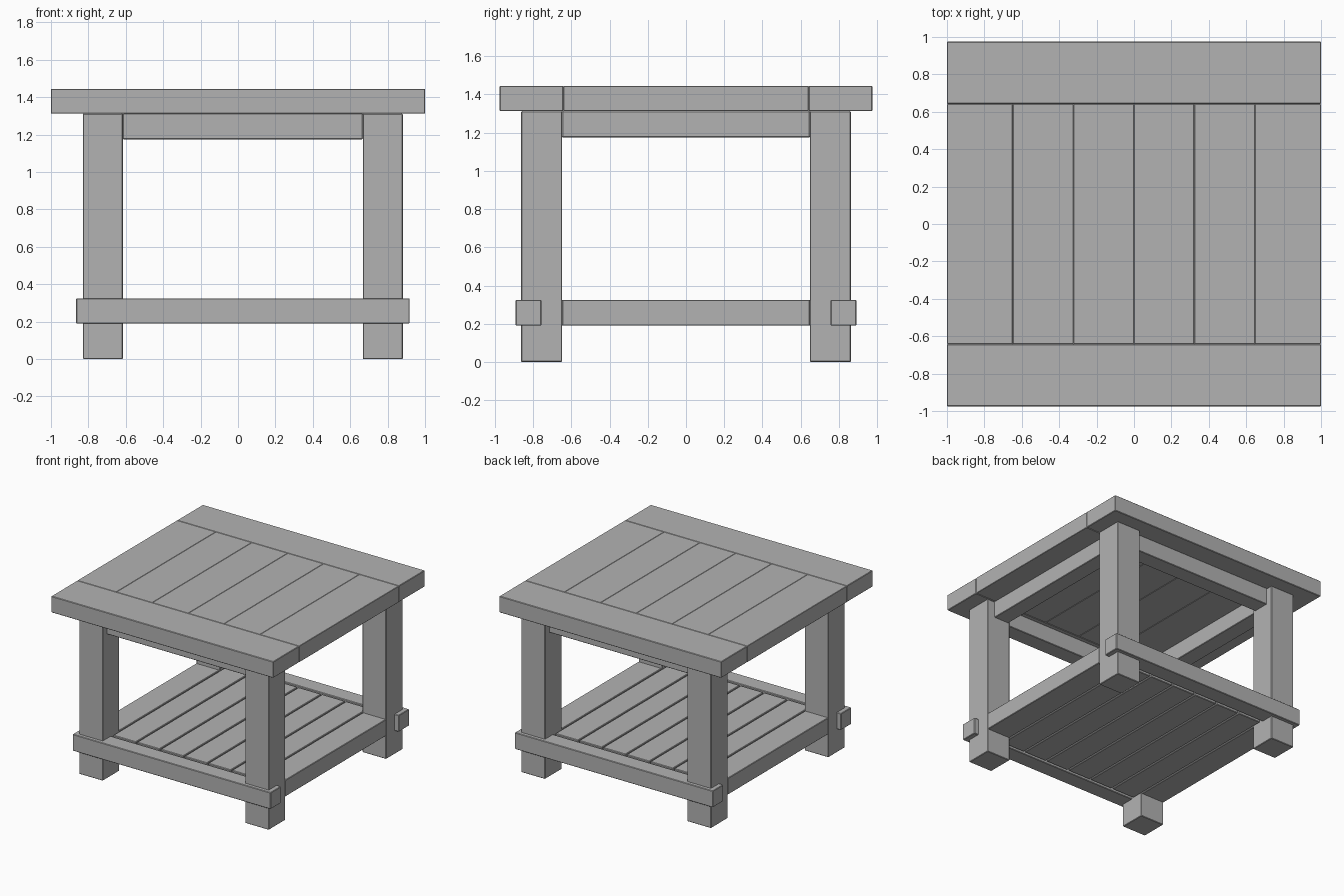
import bpy

cube = bpy.data.objects.get("Cube")
if cube:
    bpy.data.objects.remove(cube, do_unlink=True)

wood = bpy.data.materials.new("plain_grey")
wood.use_nodes = True
GREY = (0.45, 0.45, 0.45, 1)
wood.diffuse_color = GREY
wood.node_tree.nodes["Principled BSDF"].inputs["Base Color"].default_value = GREY


def board(name, x, y, z, bevel=0.004):
    """Box beam given by its (low, high) range on each axis, with eased edges."""
    spans = (x, y, z)
    bpy.ops.mesh.primitive_cube_add(size=1, location=[(a + b) / 2 for a, b in spans])
    ob = bpy.context.object
    ob.name = name
    ob.scale = [b - a for a, b in spans]
    bpy.ops.object.transform_apply(location=False, rotation=False, scale=True)
    mod = ob.modifiers.new("eased_edges", 'BEVEL')
    mod.width = bevel
    mod.segments = 1
    ob.data.materials.append(wood)
    return ob


def span(centre, half, thick):
    """Range of a given thickness whose outer face is at centre + half."""
    return sorted((centre + half, centre + half - (thick if half > 0 else -thick)))


CX = 0.026                 # the frame sits slightly off the top's centre
TOP_Z = (1.312, 1.445)
APRON_Z = (1.175, 1.313)
SHELF_Z = (0.19, 0.325)
LEG = 0.214
LEG_X, LEG_Y = 0.855, 0.862
INNER_X, INNER_Y = LEG_X - LEG, LEG_Y - LEG

for sy, end in ((-1, "front"), (1, "back")):
    # Legs
    for sx, side in ((-1, "right"), (1, "left")):
        board(f"{end}_{side}_leg", span(CX, sx * LEG_X, LEG),
              span(0, sy * LEG_Y, LEG), (0, TOP_Z[0]))
    # Aprons, long lower rails and the end boards of the top
    board(f"{end}_apron", (CX - INNER_X, CX + INNER_X),
          span(0, sy * 0.81, 0.135), APRON_Z)
    board(f"{end}_lower_rail", (CX - 0.892, CX + 0.892),
          span(0, sy * 0.892, 0.135), SHELF_Z)
    board(f"{end}_top_end_board", (-1, 1), span(0, sy * 0.975, 0.333), TOP_Z)

# Side aprons
for sx, side in ((-1, "right"), (1, "left")):
    board(f"{side}_apron", span(CX, sx * 0.79, 0.135), (-INNER_Y, INNER_Y), APRON_Z)

# Top planks between the end boards
edges = (-1, -0.648, -0.324, 0, 0.322, 0.646, 1)
for i, (a, b) in enumerate(zip(edges, edges[1:])):
    board(f"top_plank_{i + 1}", (a, b), (-0.641, 0.641), TOP_Z, 0.003)

# Shelf slats; the outer pair fits between the legs
COUNT = 8
pitch = 2 * LEG_X / COUNT
for i in range(COUNT):
    x = CX - LEG_X + i * pitch
    outer = i in (0, COUNT - 1)
    reach = INNER_Y if outer else 0.735
    left = x if i == 0 else x + 0.005
    right = x + pitch if i == COUNT - 1 else x + pitch - 0.005
    board(f"shelf_slat_{i + 1}", (left, right), (-reach, reach), SHELF_Z)
